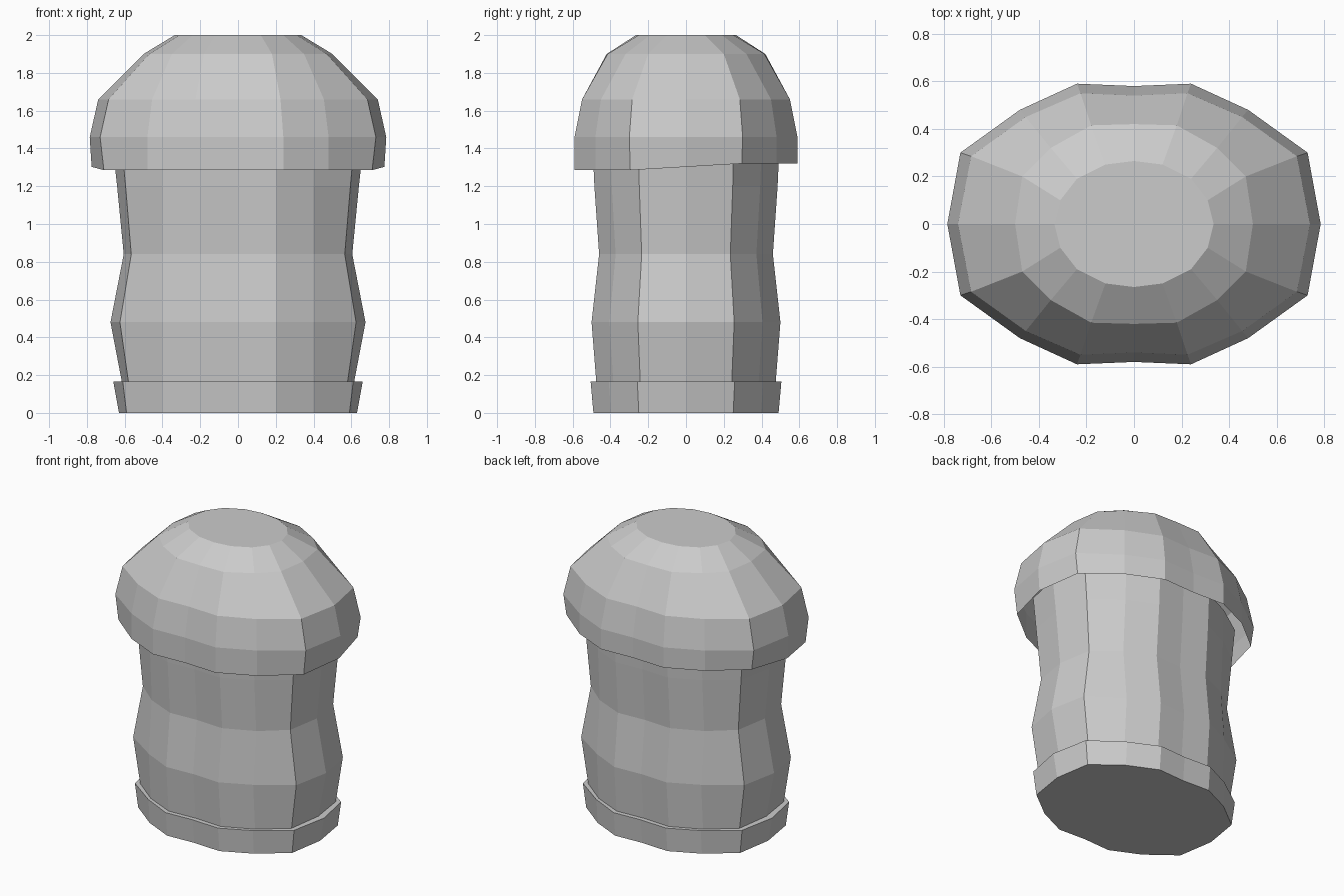
import bpy, bmesh

if "Cube" in bpy.data.objects:
    bpy.data.objects.remove(bpy.data.objects["Cube"])


def outline(quarter):
    """Mirror a quarter outline (right side round to back) into 16 points."""
    back = quarter + [(-x, y) for x, y in quarter[-2::-1]]
    return back + [(x, -y) for x, y in back[-2:0:-1]]


def loft(name, rings, bottom, top):
    """Skin 16-sided rings; each ring is (quarter outline, height function)."""
    bm = bmesh.new()
    loops = []
    for quarter, height in rings:
        loops.append([bm.verts.new((x, y, height(y))) for x, y in outline(quarter)])
    for a, b in zip(loops, loops[1:]):
        for i in range(16):
            j = (i + 1) % 16
            bm.faces.new((a[i], a[j], b[j], b[i]))
    if bottom:
        bm.faces.new(loops[0][::-1])
    if top:
        bm.faces.new(loops[-1])
    mesh = bpy.data.meshes.new(name)
    bm.to_mesh(mesh)
    bm.free()
    obj = bpy.data.objects.new(name, mesh)
    bpy.context.collection.objects.link(obj)
    return obj


def level(z):
    return lambda y: z


def rim_height(y):
    # the rim of the cap rises slightly from front to back
    t = min(max((y + 0.29) / 0.58, 0), 1)
    return 1.285 + 0.035 * t


def stem_ring(z, side, corner, depth):
    k = depth / 0.5
    quarter = [(side, 0), (corner, 0.255 * k), (0.40, 0.405 * k),
               (0.20, depth), (0, depth - 0.01)]
    return quarter, level(z)


# Stem with stepped foot: height, side x, corner x, depth y
stem = [(0, .63, .59, .49), (.165, .66, .61, .505), (.165, .615, .58, .475),
        (.48, .675, .625, .50), (.84, .605, .565, .46), (1.2, .64, .595, .485),
        (1.42, .665, .615, .495)]
loft("stem", [stem_ring(*s) for s in stem], True, True)

# Domed cap, open underneath
cap = [
    ([(.775, 0), (.71, .295), (.48, .48), (.24, .59), (0, .58)], rim_height),
    ([(.785, 0), (.73, .30), (.48, .48), (.24, .59), (0, .58)], level(1.46)),
    ([(.74, 0), (.685, .285), (.455, .45), (.225, .55), (0, .54)], level(1.66)),
    ([(.50, 0), (.47, .20), (.35, .32), (.18, .415), (0, .42)], level(1.90)),
    ([(.335, 0), (.31, .10), (.24, .19), (.12, .25), (0, .265)], level(2.0)),
]
loft("cap", cap, False, True)
